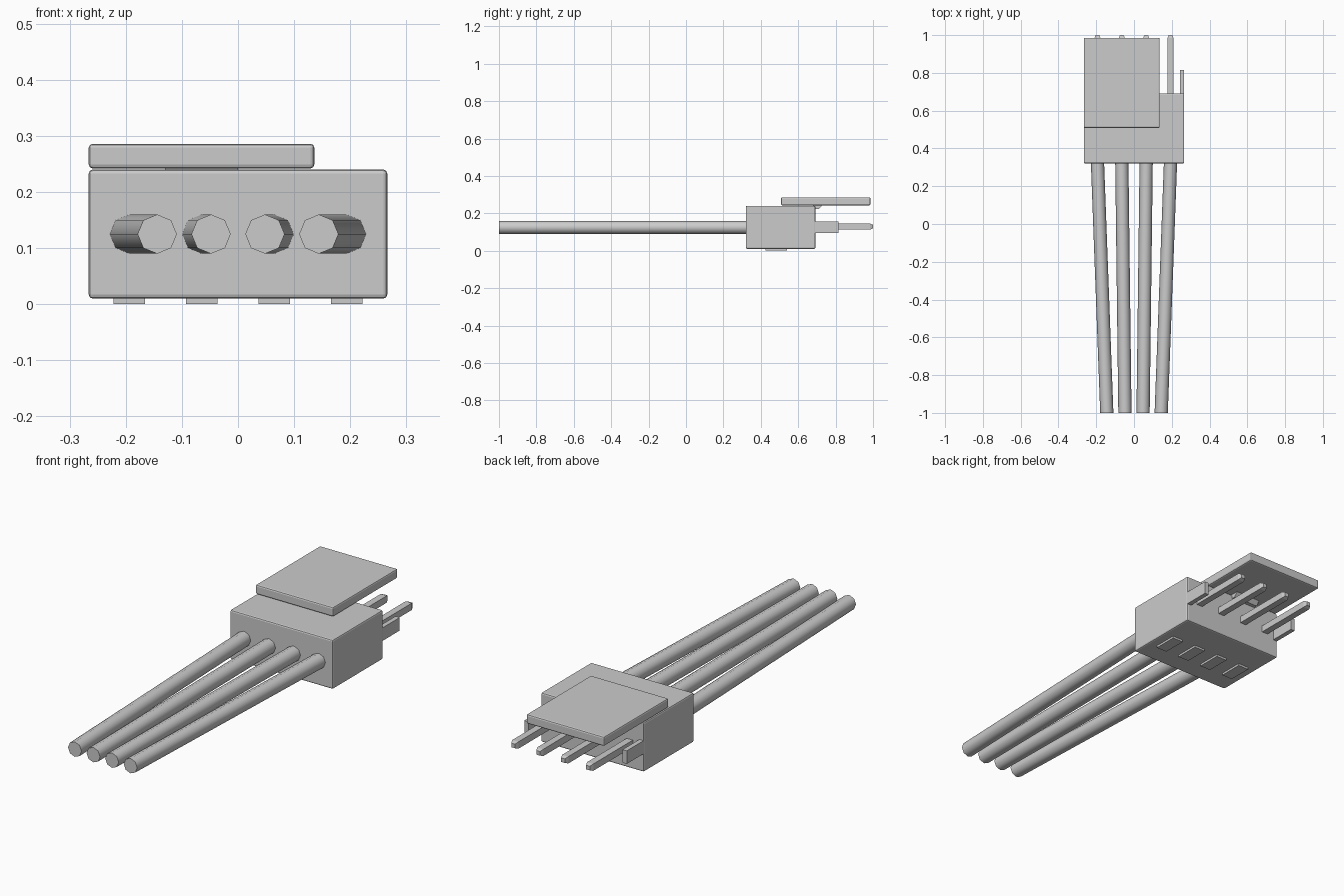
import bpy, bmesh, math
from mathutils import Vector

cube = bpy.data.objects.get("Cube")
if cube:
    bpy.data.objects.remove(cube, do_unlink=True)

# One plain plastic colour
grey = bpy.data.materials.new("light_grey")
grey.use_nodes = True
grey.diffuse_color = (0.6, 0.6, 0.6, 1)
grey.node_tree.nodes["Principled BSDF"].inputs["Base Color"].default_value = (0.6, 0.6, 0.6, 1)


def finish(name, bm, smooth=None):
    bmesh.ops.recalc_face_normals(bm, faces=bm.faces)
    mesh = bpy.data.meshes.new(name)
    bm.to_mesh(mesh)
    bm.free()
    mesh.materials.append(grey)
    obj = bpy.data.objects.new(name, mesh)
    bpy.context.collection.objects.link(obj)
    if smooth:
        bpy.ops.object.select_all(action='DESELECT')
        obj.select_set(True)
        bpy.context.view_layer.objects.active = obj
        bpy.ops.object.shade_smooth_by_angle(angle=math.radians(smooth))
    return obj


def box(name, x, y, z, bevel=0, taper=None):
    """Box from (min, max) ranges; taper=(length, scale) narrows the rear tip."""
    bm = bmesh.new()
    bmesh.ops.create_cube(bm, size=1)
    for v in bm.verts:
        v.co = Vector([r[0] + (c + 0.5) * (r[1] - r[0]) for c, r in zip(v.co, (x, y, z))])
    if taper:
        tip = [f for f in bm.faces if f.calc_center_median().y > y[1] - 1e-4]
        for v in tip[0].verts:
            v.co.y -= taper[0]
        new = bmesh.ops.extrude_discrete_faces(bm, faces=tip)["faces"][0]
        mid = new.calc_center_median()
        for v in new.verts:
            v.co = mid + (v.co - mid) * taper[1]
            v.co.y = y[1]
    obj = finish(name, bm)
    if bevel:
        mod = obj.modifiers.new("rounded_edges", 'BEVEL')
        mod.width = bevel
        mod.segments = 2
    return obj


def wire(name, start, end, radius):
    """Eight-sided wire whose two end caps stay square to the y axis."""
    bm = bmesh.new()
    rings = []
    for p in (start, end):
        rings.append([bm.verts.new((p[0] + radius * math.cos(i * math.pi / 4), p[1],
                                    p[2] + radius * math.sin(i * math.pi / 4)))
                      for i in range(8)])
    for i in range(8):
        j = (i + 1) % 8
        bm.faces.new((rings[0][i], rings[0][j], rings[1][j], rings[1][i]))
    for ring in rings:
        bm.faces.new(ring)
    return finish(name, bm, 50)


# Housing and the raised cover plate
box("housing", (-0.266, 0.266), (0.32, 0.692), (0.01, 0.24), 0.007)
box("cover_plate", (-0.266, 0.136), (0.508, 0.986), (0.242, 0.286), 0.007)

# Wires, pins and underside pads, one set per contact
for i in range(4):
    k = i - 1.5
    x = k * 0.129
    wire(f"wire_{i + 1}", (k * 0.129, 0.33, 0.125), (k * 0.096, -1, 0.125), 0.035)
    box(f"pin_{i + 1}", (x - 0.016, x + 0.016), (0.68, 1.0), (0.113, 0.145), taper=(0.016, 0.6))
    box(f"pad_{i + 1}", (x - 0.028, x + 0.028), (0.425, 0.54), (0.0, 0.015))

# Guide walls on both sides of the pins
for side, s in (("left", 1), ("right", -1)):
    xs = sorted((s * 0.243, s * 0.265))
    box(f"guide_{side}", xs, (0.68, 0.816), (0.096, 0.157))

# Wedge catch joining the cover plate to the rear of the housing
catch = box("catch", (-0.13, 0.0), (0.68, 0.73), (0.222, 0.246))
for v in catch.data.vertices:
    if v.co.y > 0.7 and v.co.z < 0.23:
        v.co.y -= 0.02
